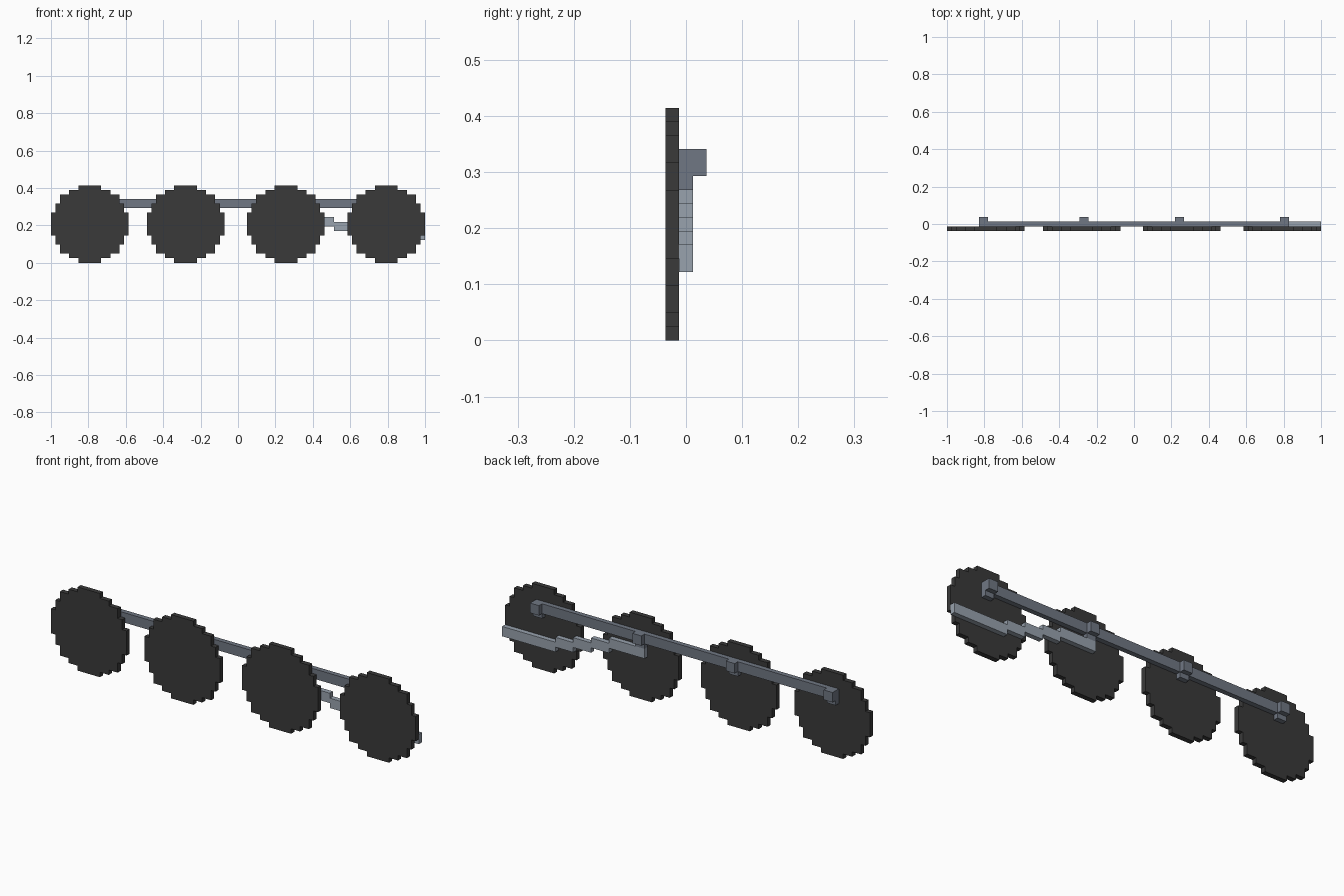
import bpy
import bmesh

V = 2 / 82  # one voxel; all sizes below are in voxels

cube = bpy.data.objects.get("Cube")
if cube:
    bpy.data.objects.remove(cube, do_unlink=True)


def srgb(c):
    c /= 255
    return c / 12.92 if c <= 0.04045 else ((c + 0.055) / 1.055) ** 2.4


def material(name, rgb):
    col = [srgb(c) for c in rgb] + [1]
    m = bpy.data.materials.new(name)
    m.use_nodes = True
    m.diffuse_color = col
    m.node_tree.nodes["Principled BSDF"].inputs["Base Color"].default_value = col
    return m


dark = material("dark grey", (58, 58, 58))
steel = material("steel grey", (112, 119, 131))
light = material("light grey", (152, 162, 174))


def prism(name, outline, y0, y1, mat):
    """Extrude an (x, z) voxel outline from depth y0 to y1."""
    bm = bmesh.new()
    front = bm.faces.new([bm.verts.new(((x - 41) * V, (y0 - 1.5) * V, z * V))
                          for x, z in outline])
    out = bmesh.ops.extrude_face_region(bm, geom=[front], use_keep_orig=True)
    verts = [g for g in out["geom"] if isinstance(g, bmesh.types.BMVert)]
    bmesh.ops.translate(bm, verts=verts, vec=(0, (y1 - y0) * V, 0))
    bmesh.ops.recalc_face_normals(bm, faces=bm.faces)
    me = bpy.data.meshes.new(name)
    bm.to_mesh(me)
    bm.free()
    me.materials.append(mat)
    ob = bpy.data.objects.new(name, me)
    bpy.context.collection.objects.link(ob)
    return ob


def box(name, x0, x1, y0, y1, z0, z1, mat):
    return prism(name, [(x0, z0), (x1, z0), (x1, z1), (x0, z1)], y0, y1, mat)


# Stepped wheel outline: one quarter turned four times
quarter = [(8.5, 2.5), (7.5, 2.5), (7.5, 4.5), (6.5, 4.5), (6.5, 6.5),
           (4.5, 6.5), (4.5, 7.5), (2.5, 7.5), (2.5, 8.5)]
circle = []
for _ in range(4):
    circle += quarter
    quarter = [(-b, a) for a, b in quarter]

# Wheels, each with a crank pin and a small boss under the bar
for i, (wheel_x, pin_x) in enumerate(zip((0, 21, 43, 65), (7, 29, 50, 73)), 1):
    prism(f"wheel_{i}", [(wheel_x + 8.5 + a, 8.5 + b) for a, b in circle], 0, 1, dark)
    box(f"crank_pin_{i}", pin_x, pin_x + 2, 2, 3, 12, 14, steel)
    box(f"pin_boss_{i}", pin_x, pin_x + 2, 1, 2, 11, 12, steel)

# Coupling bar joining all wheels
box("coupling_bar", 7, 75, 1, 2, 12, 14, steel)

# Drive rod stepping down towards the left end
breaks = [50, 58, 62, 66, 70, 82]
top = []
for k, (x0, x1) in enumerate(zip(breaks, breaks[1:])):
    top += [(x0, 11 - k), (x1, 11 - k)]
bottom = [(x, z - 2) for x, z in reversed(top)]
prism("drive_rod", top + bottom, 1, 2, light)
